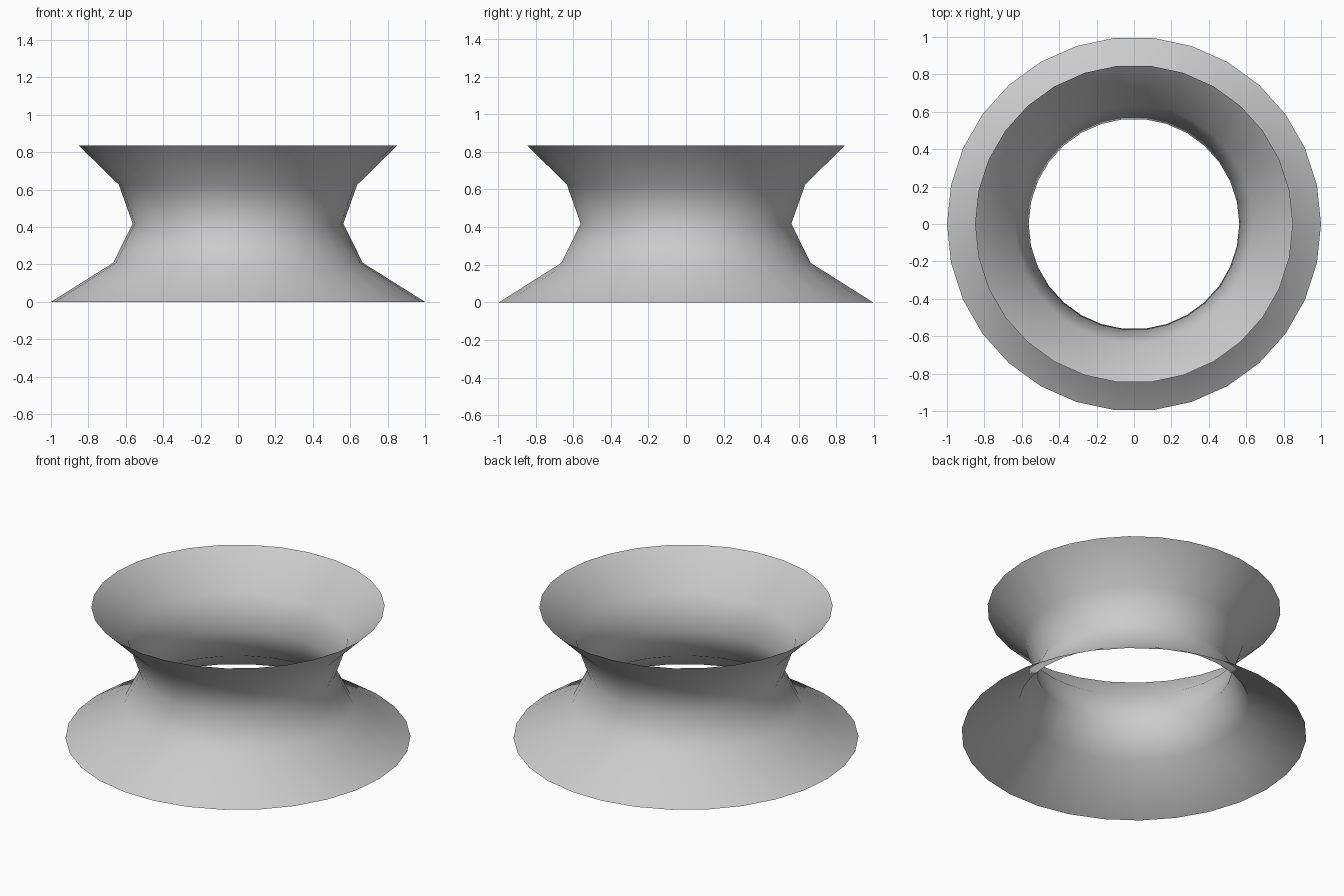
import bpy, bmesh, math

cube = bpy.data.objects.get("Cube")
if cube:
    bpy.data.objects.remove(cube, do_unlink=True)

# Plain grey material
grey = bpy.data.materials.new("light_grey")
grey.use_nodes = True
colour = (0.6, 0.6, 0.6, 1)
grey.diffuse_color = colour
grey.node_tree.nodes["Principled BSDF"].inputs["Base Color"].default_value = colour

# Profile of the open shell as (radius, height), foot to rim
PROFILE = [(1.0, 0.0), (0.667, 0.209), (0.563, 0.418), (0.637, 0.626), (0.85, 0.835)]
SIDES = 30

# Spin the profile into rings and bridge them with quads
bm = bmesh.new()
rings = []
for radius, height in PROFILE:
    angles = [math.tau * i / SIDES for i in range(SIDES)]
    rings.append([bm.verts.new((radius * math.cos(a), radius * math.sin(a), height))
                  for a in angles])
for low, high in zip(rings, rings[1:]):
    for i in range(SIDES):
        j = (i + 1) % SIDES
        face = bm.faces.new((low[i], low[j], high[j], high[i]))
        face.smooth = True

mesh = bpy.data.meshes.new("flared_shell")
bm.to_mesh(mesh)
bm.free()
mesh.materials.append(grey)
shell = bpy.data.objects.new("flared_shell", mesh)
bpy.context.collection.objects.link(shell)
